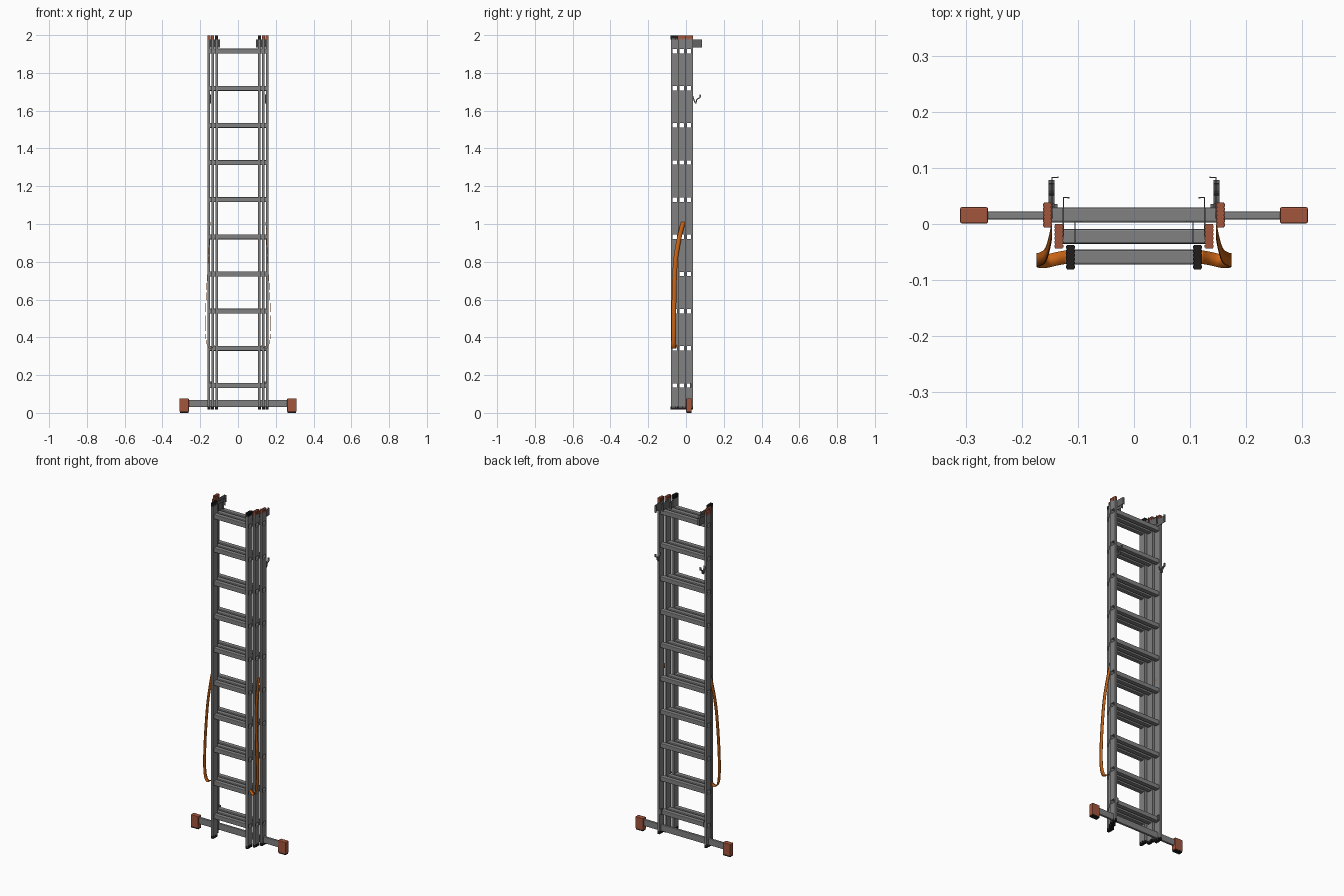
import bpy, bmesh, math
from mathutils import Vector

cube = bpy.data.objects.get("Cube")
if cube:
    bpy.data.objects.remove(cube)


def material(name, rgb):
    m = bpy.data.materials.new(name)
    m.use_nodes = True
    m.diffuse_color = (*rgb, 1)
    m.node_tree.nodes["Principled BSDF"].inputs["Base Color"].default_value = (*rgb, 1)
    return m


METAL = material("grey aluminium", (0.22, 0.22, 0.22))
RED = material("red brown plastic", (0.36, 0.09, 0.045))
BLACK = material("black rubber", (0.015, 0.012, 0.012))
ORANGE = material("orange webbing", (0.6, 0.13, 0.008))
STEEL = material("dark steel", (0.13, 0.13, 0.13))

RUNGS = [0.145 + i * 0.1967 for i in range(10)]
HOLE = 0.0115          # half size of the hollow in a rung
BOTTOM, TOP = 0.025, 1.985


def finish(name, bm, mat, bevel=0, thick=0):
    mesh = bpy.data.meshes.new(name)
    bmesh.ops.recalc_face_normals(bm, faces=bm.faces)
    bm.to_mesh(mesh)
    bm.free()
    mesh.materials.append(mat)
    ob = bpy.data.objects.new(name, mesh)
    bpy.context.collection.objects.link(ob)
    if thick:
        mod = ob.modifiers.new("thickness", 'SOLIDIFY')
        mod.thickness, mod.offset = thick, 0
    if bevel:
        mod = ob.modifiers.new("soft edges", 'BEVEL')
        mod.width, mod.segments = bevel, 2
    return ob


def add_box(bm, lo, hi):
    lo, hi = Vector(lo), Vector(hi)
    verts = bmesh.ops.create_cube(bm, size=1)["verts"]
    for v in verts:
        v.co = (lo + hi) / 2 + v.co * (hi - lo)


def box(name, lo, hi, mat, bevel=0):
    bm = bmesh.new()
    add_box(bm, [min(p) for p in zip(lo, hi)], [max(p) for p in zip(lo, hi)])
    return finish(name, bm, mat, bevel)


def rail(name, x, y):
    # Side sheet with a square opening at every rung, thickened into a rail
    bm = bmesh.new()
    ys = [y - 0.021, y - HOLE, y + HOLE, y + 0.021]
    zs = [BOTTOM] + [r + s * HOLE for r in RUNGS for s in (-1, 1)] + [TOP]
    grid = [[bm.verts.new((x, b, z)) for b in ys] for z in zs]
    for i in range(len(zs) - 1):
        for j in range(3):
            if not (j == 1 and i % 2):
                bm.faces.new((grid[i][j], grid[i][j + 1],
                              grid[i + 1][j + 1], grid[i + 1][j]))
    finish(name, bm, METAL, thick=0.014)


def rung(name, half, y, z):
    # Hollow rounded square tube, open at both ends
    bm = bmesh.new()
    r, c = HOLE + 0.001, 0.003
    ring = []
    for k in range(4):
        a = math.pi / 4 + k * math.pi / 2
        cx, cz = [(r - c) * math.copysign(1, f(a)) for f in (math.cos, math.sin)]
        for t in (-1, 0, 1):
            b = a + t * math.pi / 4
            ring.append((y + cx + c * math.cos(b), z + cz + c * math.sin(b)))
    ends = [[bm.verts.new((x, *p)) for p in ring] for x in (-half, half)]
    for i in range(len(ring)):
        j = (i + 1) % len(ring)
        bm.faces.new((ends[0][i], ends[0][j], ends[1][j], ends[1][i]))
    finish(name, bm, METAL, thick=0.0015)


def cap(name, x, y, z, top, mat):
    # Rail end cap with a ribbed block
    bm = bmesh.new()
    z0, z1 = (z - 0.008, z + 0.012) if top else (z - 0.008, z + 0.008)
    add_box(bm, (x - 0.0065, y - 0.022, z0), (x + 0.0065, y + 0.022, z1))
    for i in range(6):
        c = y - 0.0175 + i * 0.007
        add_box(bm, (x - 0.008, c - 0.0022, z0), (x + 0.008, c + 0.0022, z1 + 0.001))
    finish(name, bm, mat)


def ribbon(name, pts, mat, width, thick, direction=(0, 1, 0)):
    # Flat strip following a path, as wide along the given direction
    bm = bmesh.new()
    d = Vector(direction) * width / 2
    rows = [(bm.verts.new(Vector(p) - d), bm.verts.new(Vector(p) + d)) for p in pts]
    for a, b in zip(rows, rows[1:]):
        bm.faces.new((a[0], a[1], b[1], b[0]))
    return finish(name, bm, mat, thick=thick)


def smooth_path(pts, steps=6):
    # Catmull-Rom interpolation
    p = [Vector(q) for q in pts]
    p = [p[0]] + p + [p[-1]]
    out = []
    for i in range(1, len(p) - 2):
        for s in range(steps):
            t = s / steps
            out.append(0.5 * (2 * p[i] + (p[i + 1] - p[i - 1]) * t
                       + (2 * p[i - 1] - 5 * p[i] + 4 * p[i + 1] - p[i + 2]) * t * t
                       + (3 * p[i] - p[i - 1] - 3 * p[i + 1] + p[i + 2]) * t ** 3))
    return out + [p[-1]]


# Three nested ladder sections
for sec, x, y, mat in (("back", 0.154, 0.016, RED), ("middle", 0.134, -0.022, RED),
                       ("front", 0.113, -0.059, BLACK)):
    for side, s in (("left", 1), ("right", -1)):
        rail(f"{sec}_{side}_rail", s * x, y)
        cap(f"{sec}_{side}_top_cap", s * x, y, TOP, True, mat)
        cap(f"{sec}_{side}_bottom_cap", s * x, y, BOTTOM, False, BLACK)
    for i, z in enumerate(RUNGS):
        rung(f"{sec}_rung_{i + 1}", x + 0.007, y, z)

# Stabiliser bar and its feet
box("stabiliser_bar", (-0.27, 0.008, 0.03), (0.27, 0.022, 0.068), METAL, 0.003)
for side, s in (("left", 1), ("right", -1)):
    box(f"{side}_foot", (s * 0.26, 0.001, 0.006), (s * 0.31, 0.03, 0.076), RED, 0.003)
    box(f"{side}_foot_sole", (s * 0.262, 0.003, 0), (s * 0.308, 0.028, 0.007), BLACK)

    # Top guide brackets, bent from flat plate
    for sec, x, y0, y1 in (("back", 0.146, 0.01, 0.083), ("middle", 0.126, -0.022, 0.047),
                           ("front", 0.105, -0.035, 0.004)):
        path = [(s * x, y0, 1.955), (s * x, y1, 1.955), (s * (x - 0.011), y1, 1.955)]
        ribbon(f"{sec}_{side}_bracket", path, STEEL, 0.042, 0.0025, (0, 0, 1))

    # Locking hook behind the back rail
    hook = smooth_path([(s * 0.147, 0.034, 1.68), (s * 0.147, 0.043, 1.655),
                        (s * 0.147, 0.052, 1.64), (s * 0.147, 0.058, 1.66),
                        (s * 0.147, 0.074, 1.67), (s * 0.147, 0.075, 1.685)], 4)
    ribbon(f"{side}_lock_hook", hook, STEEL, 0.01, 0.006, (1, 0, 0))
    box(f"{side}_lower_guide", (s * 0.136, 0.022, 0.135), (s * 0.147, 0.036, 0.165), STEEL)

    # Slack safety strap from the back rail to the front section
    strap = smooth_path([(s * 0.147, -0.014, 1.01), (s * 0.151, -0.035, 0.93),
                         (s * 0.158, -0.056, 0.8), (s * 0.168, -0.063, 0.62),
                         (s * 0.173, -0.064, 0.48), (s * 0.169, -0.066, 0.385),
                         (s * 0.155, -0.066, 0.345), (s * 0.138, -0.062, 0.345),
                         (s * 0.121, -0.059, 0.36)])
    ob = ribbon(f"{side}_strap", strap, ORANGE, 0.024, 0.002)
    for p in ob.data.polygons:
        p.use_smooth = True
